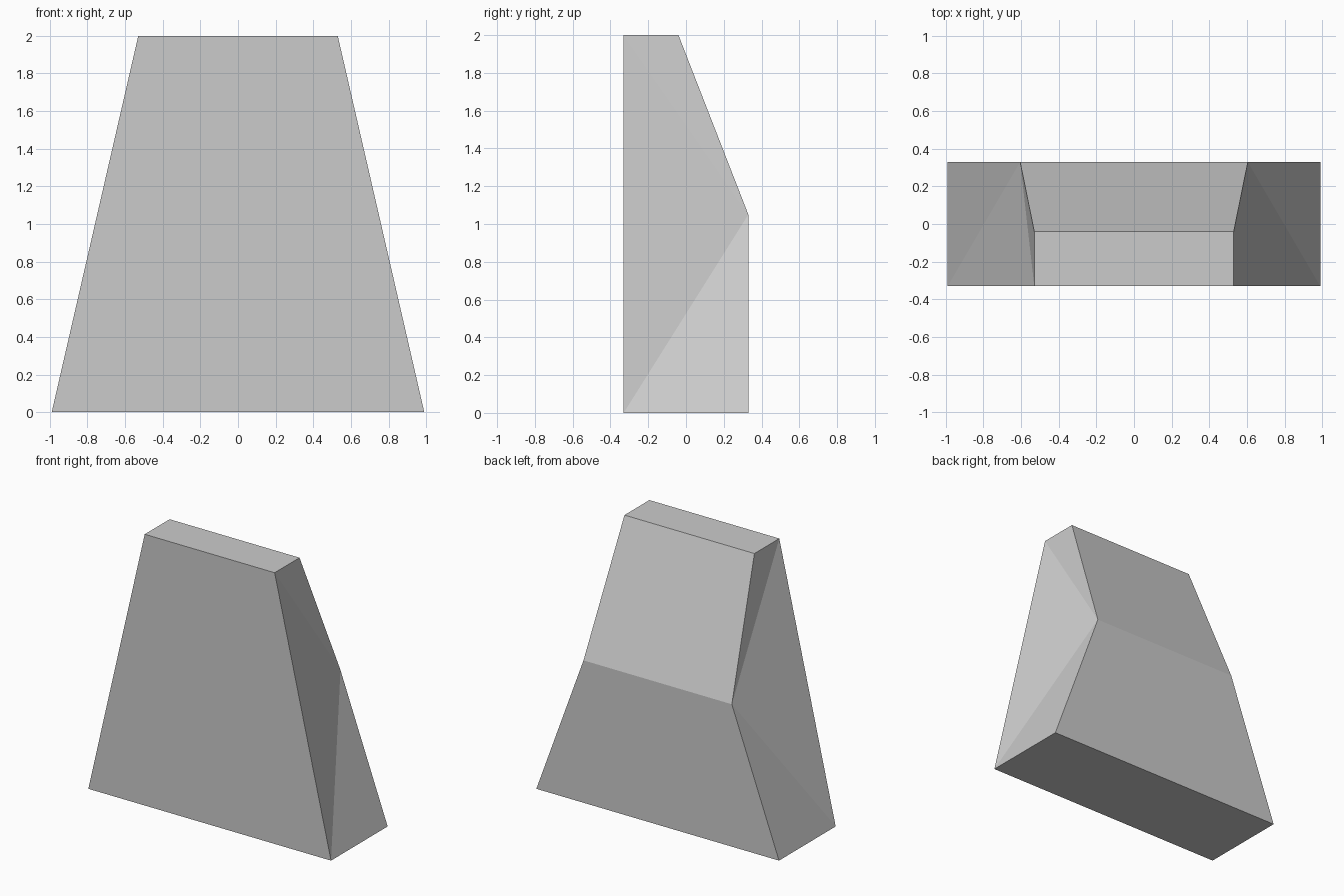
import bpy
import bmesh

default_cube = bpy.data.objects.get("Cube")
if default_cube:
    bpy.data.objects.remove(default_cube, do_unlink=True)

# Plain grey material
grey = bpy.data.materials.new("plain_grey")
grey.use_nodes = True
colour = (0.6, 0.6, 0.6, 1.0)
grey.diffuse_color = colour
grey.node_tree.nodes["Principled BSDF"].inputs["Base Color"].default_value = colour

# Side profile, as (half width, y, z), going round from the front foot
profile = [
    (0.99, -0.33, 0.0),    # front foot
    (0.99, 0.33, 0.0),     # back foot
    (0.605, 0.33, 1.05),   # back ridge
    (0.53, -0.04, 2.0),    # back of the top
    (0.53, -0.33, 2.0),    # front of the top
]

bm = bmesh.new()
right = [bm.verts.new((x, y, z)) for x, y, z in profile]
left = [bm.verts.new((-x, y, z)) for x, y, z in profile]

# Base, lower back, sloped back, top and front, bridging the two sides
count = len(profile)
for i in range(count):
    j = (i + 1) % count
    bm.faces.new((right[i], left[i], left[j], right[j]))

# Creased sides: three facets meeting at the back ridge corner
for side in (right, left):
    foot, heel, ridge, top_back, top_front = side
    for facet in ((foot, heel, ridge), (foot, ridge, top_front),
                  (ridge, top_back, top_front)):
        bm.faces.new(facet)

bmesh.ops.recalc_face_normals(bm, faces=bm.faces)
mesh = bpy.data.meshes.new("tapered_block")
bm.to_mesh(mesh)
bm.free()
mesh.materials.append(grey)

block = bpy.data.objects.new("tapered_block", mesh)
bpy.context.collection.objects.link(block)
